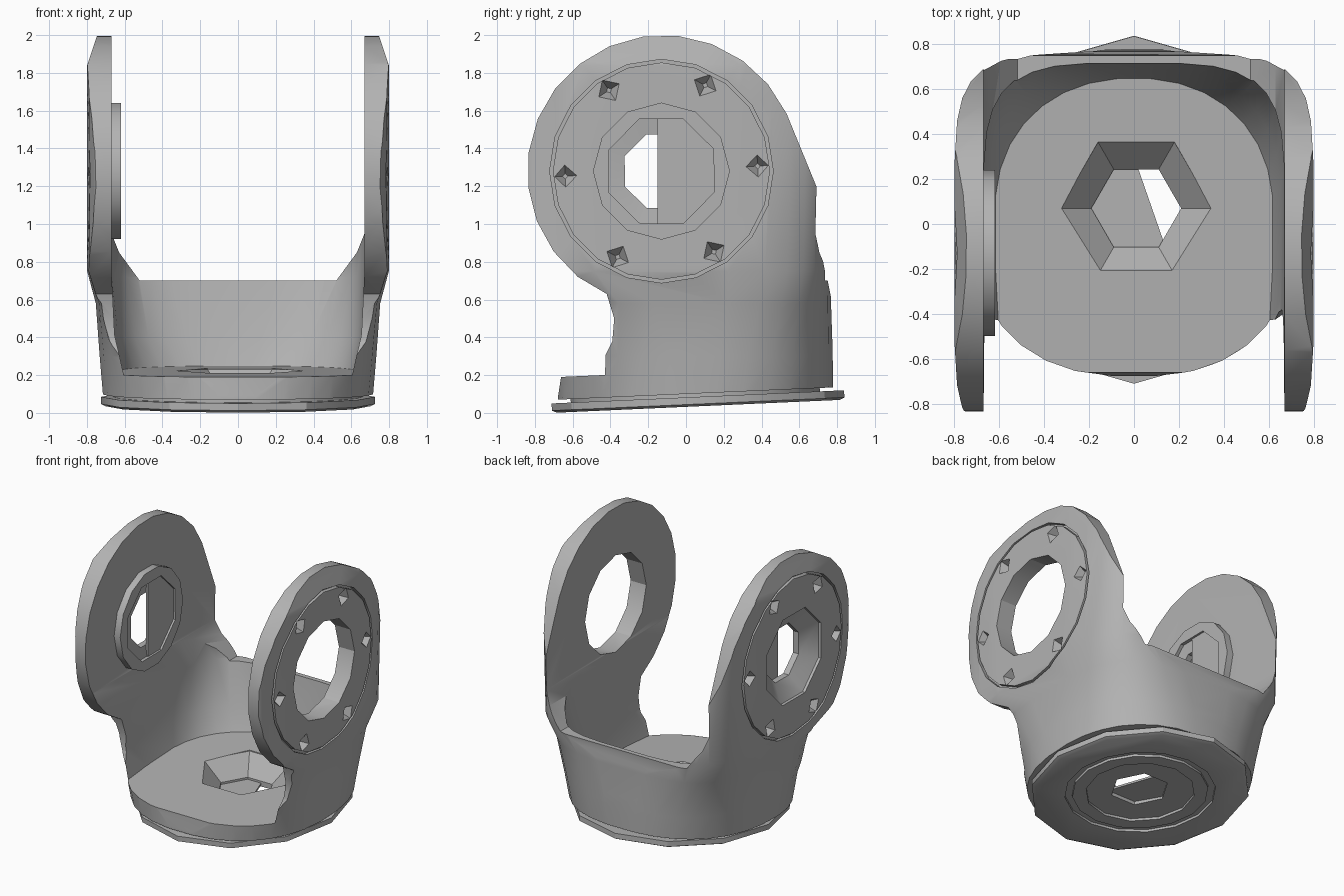
import bpy, bmesh, math
from mathutils import Vector, Matrix

old = bpy.data.objects.get("Cube")
if old:
    bpy.data.objects.remove(old, do_unlink=True)

grey = bpy.data.materials.new("plain grey")
grey.use_nodes = True
grey.diffuse_color = (0.45, 0.45, 0.45, 1)
grey.node_tree.nodes["Principled BSDF"].inputs["Base Color"].default_value = (0.45, 0.45, 0.45, 1)

PIVOT = (-0.13, 1.28)   # y, z of the arm hole
TILT = 0.045            # slope of the base from front to back


def loft(name, rings, closed=False):
    """Skin equal rings of points; cap the ends unless it closes on itself."""
    bm = bmesh.new()
    rows = [[bm.verts.new(p) for p in ring] for ring in rings]
    n = len(rows[0])
    for a, b in zip(rows, rows[1:] + (rows[:1] if closed else [])):
        for i in range(n):
            j = (i + 1) % n
            bm.faces.new((a[i], a[j], b[j], b[i]))
    if not closed:
        bm.faces.new(rows[0])
        bm.faces.new(rows[-1])
    bmesh.ops.recalc_face_normals(bm, faces=bm.faces)
    mesh = bpy.data.meshes.new(name)
    bm.to_mesh(mesh)
    bm.free()
    mesh.materials.append(grey)
    obj = bpy.data.objects.new(name, mesh)
    bpy.context.collection.objects.link(obj)
    return obj


def place(axis, d, u, v):
    return {"x": Vector((d, u, v)), "y": Vector((u, d, v)), "z": Vector((u, v, d))}[axis]


def prism(name, pts, axis, lo, hi):
    return loft(name, [[place(axis, d, u, v) for u, v in pts] for d in (lo, hi)])


def circle(axis, d, r, centre, n, turn=0.0, ry=None):
    ry = ry or r
    angles = [turn + math.tau * i / n for i in range(n)]
    return [place(axis, d, centre[0] + r * math.cos(a), centre[1] + ry * math.sin(a)) for a in angles]


def rounded(z, rx, back, cy, p, front=None, slope=0.0, n=32):
    """Superellipse ring with separate back and front depth."""
    pts = []
    for i in range(n):
        a = math.tau * (i + 0.5) / n
        c, s = math.cos(a), math.sin(a)
        x = rx * math.copysign(abs(c) ** (2 / p), c)
        y = cy + (back if s > 0 else front or back) * math.copysign(abs(s) ** (2 / p), s)
        pts.append((x, y, z + slope * y))
    return pts


def combine(obj, tools, op="DIFFERENCE"):
    for tool in tools:
        tool.hide_render = True
        mod = obj.modifiers.new(op.title(), "BOOLEAN")
        mod.operation, mod.solver, mod.object = op, "EXACT", tool
        bpy.context.view_layer.objects.active = obj
        bpy.ops.object.modifier_apply(modifier=mod.name)
        bpy.data.objects.remove(tool, do_unlink=True)


# Body: side outline cut to the rounded plan shape
arc = [math.radians(25 + 206 * i / 14) for i in range(15)]
side = [(0.78, 0.135), (0.77, 0.6), (0.72, 0.85), (0.69, 1.2)]
side += [(-0.12 + 0.72 * math.cos(a), 1.28 + 0.72 * math.sin(a)) for a in arc]
side += [(-0.42, 0.63), (-0.38, 0.5), (-0.39, 0.38), (-0.45, 0.26), (-0.66, 0.2), (-0.68, 0.07)]
body = prism("bracket_body", side, "x", -0.9, 0.9)
hull = loft("hull", [
    rounded(0.0, 0.71, 0.73, 0.05, 2.2),
    rounded(0.3, 0.735, 0.73, 0.05, 2.6),
    rounded(0.58, 0.755, 0.74, 0.03, 3.4, 0.8),
    rounded(0.75, 0.8, 0.9, -0.13, 5),
    rounded(1.84, 0.8, 0.9, -0.13, 6),
    rounded(2.05, 0.73, 0.88, -0.13, 6)])
combine(body, [hull], "INTERSECT")

# Hollow between the arms, open to the front and above the back wall
hollow = loft("hollow", [
    rounded(0.22, 0.62, 0.6, 0.05, 2.2, 2.0, TILT),
    rounded(0.4, 0.655, 0.63, 0.05, 2.8, 2.0),
    rounded(0.72, 0.67, 0.67, 0.05, 4, 4.0),
    rounded(2.2, 0.67, 0.67, 0.05, 4, 4.0)])
opening = prism("opening", [(-0.52, 0.7), (0.52, 0.7), (0.63, 0.85), (0.67, 0.95),
                            (0.67, 2.2), (-0.67, 2.2), (-0.67, 0.95), (-0.63, 0.85)], "y", -1.5, 1.5)
combine(body, [hollow, opening])

# Boss on the inner face of the right arm
combine(body, [loft("boss", [circle("x", d, 0.37, PIVOT, 14) for d in (-0.72, -0.62)])], "UNION")

# Arm holes: plain on the left, funnel-shaped on the right
left_hole = loft("left_hole", [circle("x", d, 0.36, PIVOT, 12) for d in (0.5, 1.0)])
funnel = loft("funnel", [circle("x", d, r, PIVOT, 8, 0.4) for d, r in
                         ((-0.9, 0.36), (-0.78, 0.34), (-0.7, 0.21), (-0.655, 0.21), (-0.645, 0.3), (-0.5, 0.3))])
combine(body, [left_hole, funnel])

# Ring groove and screw notches on the outer face of each arm
for sx in (-1, 1):
    groove = loft("groove", [circle("x", sx * d, r, PIVOT, 20) for d, r in
                             ((0.765, 0.575), (0.9, 0.575), (0.9, 0.592), (0.765, 0.592))], True)
    tools = [groove]
    for k in range(6):
        a = math.radians(3 + 60 * k)
        spot = (PIVOT[0] + 0.51 * math.cos(a), PIVOT[1] + 0.51 * math.sin(a))
        tools.append(loft("notch", [circle("x", sx * d, r, spot, 4, a) for d, r in
                                    ((0.73, 0.015), (0.8, 0.065), (0.9, 0.07))]))
    combine(body, tools)


# Tapered six-sided hole in the floor
def floor_hole():
    return loft("floor_hole", [circle("z", d, r, (0.01, 0.07), 6, 0.0) for d, r in
                               ((-0.2, 0.2), (0.1, 0.2), (0.23, 0.34), (0.4, 0.36))])


combine(body, [floor_hole()])

# Half cover in the right arm hole
half = [(PIVOT[0] - 0.02, PIVOT[1] + s * 0.31) for s in (1, -1)]
half += [(PIVOT[0] + 0.31 * math.cos(a), PIVOT[1] + 0.31 * math.sin(a))
         for a in (math.radians(-75 + 30 * i) for i in range(6))]
arm_cover = prism("arm_hole_cover", half, "x", -0.653, -0.635)

# Half cover below the floor hole
floor_cover = prism("floor_hole_cover", [(0.0, 0.3), (0.15, -0.13), (-0.12, -0.2),
                                         (-0.3, 0.0), (-0.25, 0.25)], "z", 0.07, 0.085)

# Neck that joins the body to the base plate
neck = loft("base_neck", [circle("z", d, 0.66, (0, 0.05), 20) for d in (-0.02, 0.06)])
neck.data.transform(Matrix.Translation((0, 0, 0.07)) @ Matrix.Rotation(TILT, 4, "X"))
combine(neck, [floor_hole()])

# Tilted base plate with a ring groove and a wide centre hole
base = loft("base_plate", [circle("z", d, r, (0, 0.065), 12, math.pi / 2, r + 0.05)
                           for d, r in ((0, 0.7), (0.012, 0.725), (0.05, 0.725))])
combine(base, [
    loft("centre_hole", [circle("z", d, 0.37, (0, 0.065), 12) for d in (-0.1, 0.1)]),
    loft("under_groove", [circle("z", d, r, (0, 0.065), 16) for d, r in
                          ((-0.05, 0.46), (0.03, 0.46), (0.03, 0.51), (-0.05, 0.51))], True)])
base.data.transform(Matrix.Translation((0, 0, 0.032)) @ Matrix.Rotation(TILT, 4, "X"))

# Soft shading with sharp edges kept
for obj in (body, arm_cover, floor_cover, neck, base):
    bpy.ops.object.select_all(action="DESELECT")
    obj.select_set(True)
    bpy.context.view_layer.objects.active = obj
    bpy.ops.object.shade_smooth_by_angle(angle=math.radians(30))
